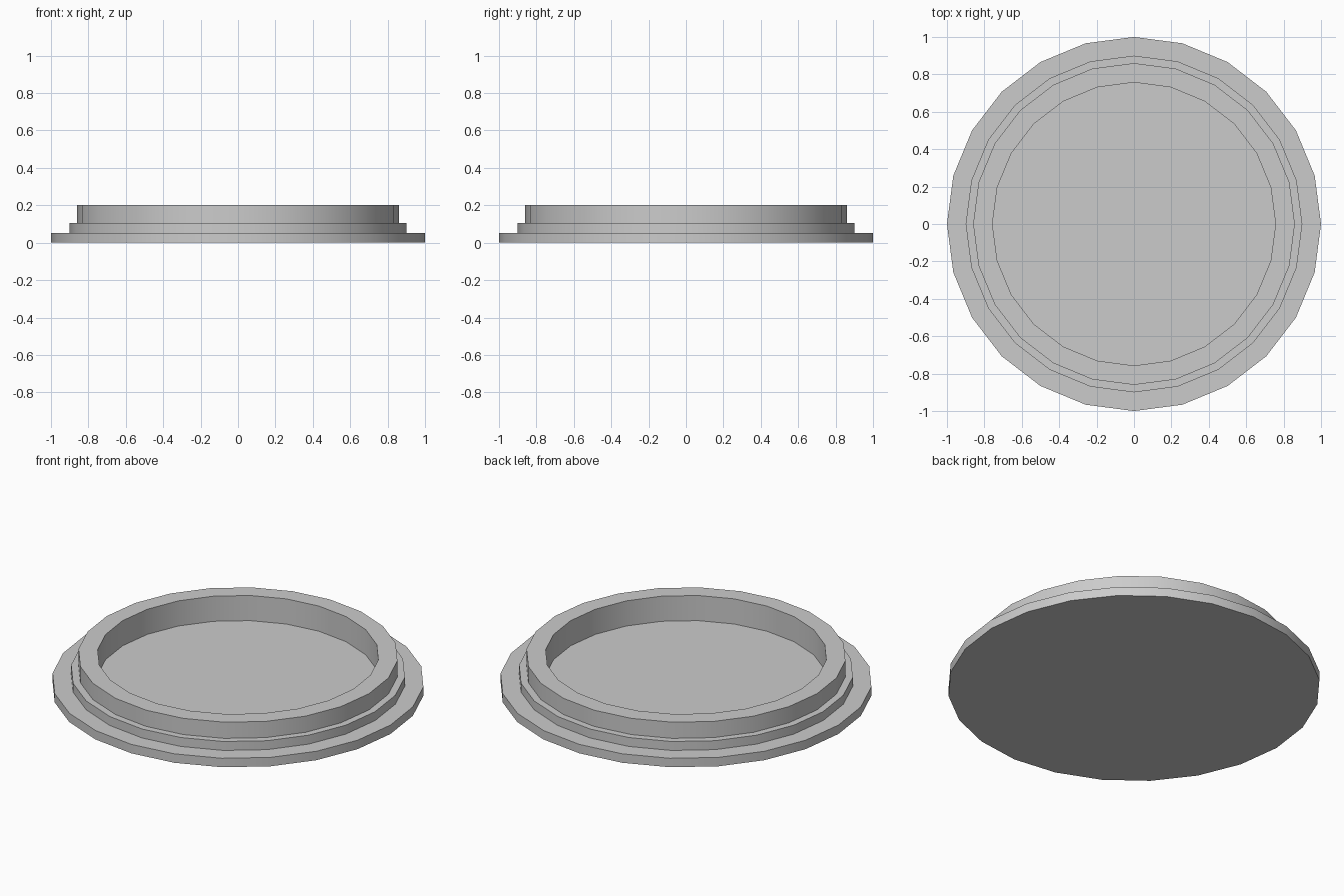
import bpy
import bmesh
import math

SIDES = 24

cube = bpy.data.objects.get("Cube")
if cube:
    bpy.data.objects.remove(cube, do_unlink=True)

# Plain grey finish
grey = bpy.data.materials.new("light_grey")
grey.use_nodes = True
colour = (0.6, 0.6, 0.6, 1.0)
grey.diffuse_color = colour
grey.node_tree.nodes["Principled BSDF"].inputs["Base Color"].default_value = colour

# Stepped profile as (radius, height): base, middle step, rim, recess floor
profile = [(1.0, 0.0), (1.0, 0.053), (0.9, 0.053), (0.9, 0.106),
           (0.86, 0.106), (0.86, 0.202), (0.757, 0.202), (0.757, 0.053)]

bm = bmesh.new()


def ring(radius, height):
    angles = [math.tau * i / SIDES for i in range(SIDES)]
    return [bm.verts.new((radius * math.cos(a), radius * math.sin(a), height))
            for a in angles]


rings = [ring(r, z) for r, z in profile]

# Walls and ledges between neighbouring rings
for low, high in zip(rings, rings[1:]):
    for i in range(SIDES):
        j = (i + 1) % SIDES
        bm.faces.new((low[i], low[j], high[j], high[i]))

# Underside and recess floor
bm.faces.new(rings[0][::-1])
bm.faces.new(rings[-1])

mesh = bpy.data.meshes.new("stepped_lid")
bm.to_mesh(mesh)
bm.free()
mesh.materials.append(grey)

lid = bpy.data.objects.new("stepped_lid", mesh)
bpy.context.collection.objects.link(lid)

# Smooth round walls with crisp step edges
bpy.ops.object.select_all(action="DESELECT")
lid.select_set(True)
bpy.context.view_layer.objects.active = lid
bpy.ops.object.shade_smooth_by_angle(angle=math.radians(30))
